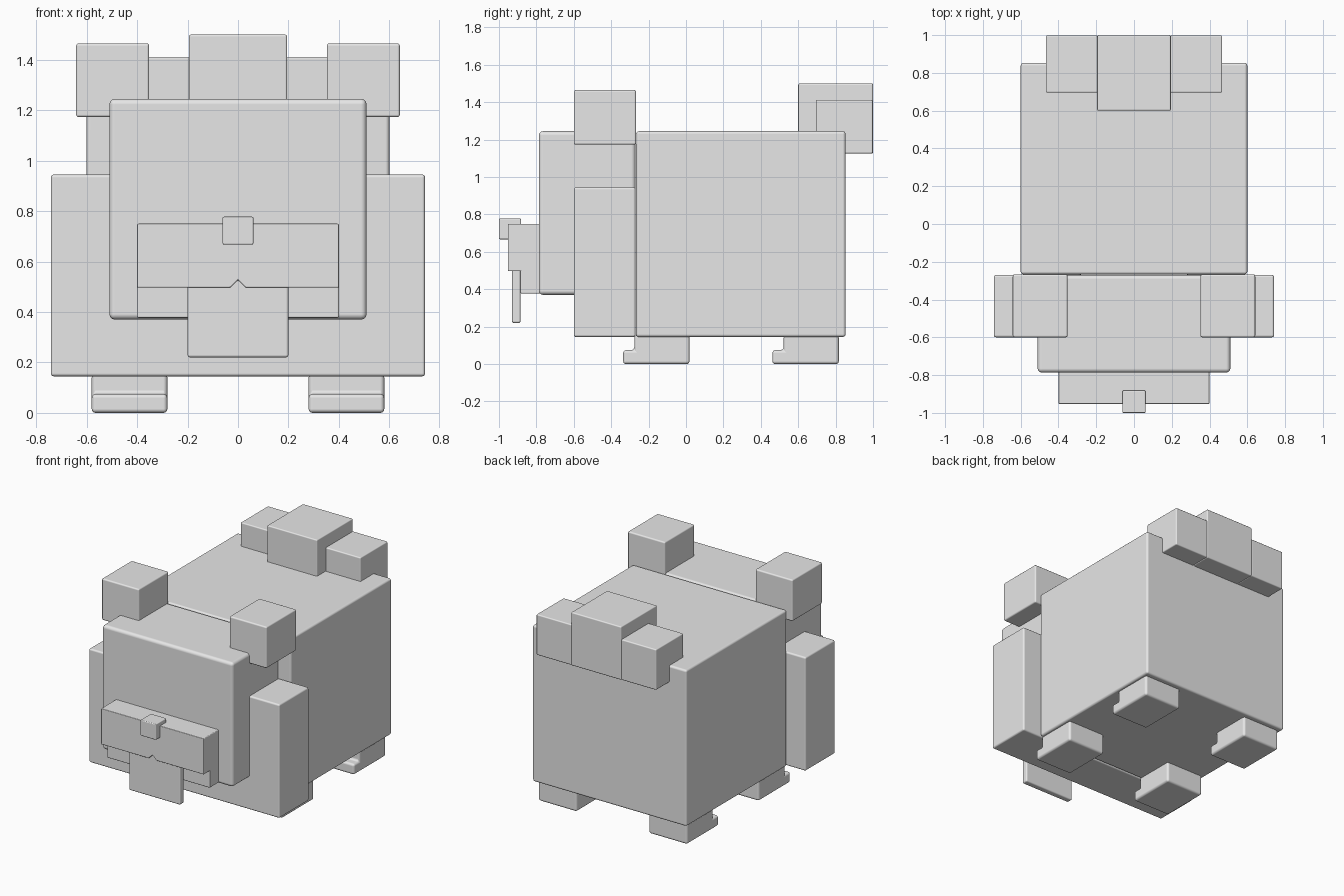
import bpy, bmesh
from mathutils import Vector

if "Cube" in bpy.data.objects:
    bpy.data.objects.remove(bpy.data.objects["Cube"])

grey = bpy.data.materials.new("plain grey")
grey.diffuse_color = (0.8, 0.8, 0.8, 1)
grey.use_nodes = True
grey.node_tree.nodes["Principled BSDF"].inputs["Base Color"].default_value = grey.diffuse_color


def prism(name, points, offset, bevel):
    """Extrude a closed outline along offset, then round its edges."""
    bm = bmesh.new()
    base = bm.faces.new([bm.verts.new(p) for p in points])
    ext = bmesh.ops.extrude_face_region(bm, geom=[base])
    verts = [v for v in ext["geom"] if isinstance(v, bmesh.types.BMVert)]
    bmesh.ops.translate(bm, verts=verts, vec=Vector(offset))
    # the extrusion moves the cap; make sure the start cap is closed
    bmesh.ops.holes_fill(bm, edges=[e for e in bm.edges if e.is_boundary])
    bmesh.ops.recalc_face_normals(bm, faces=bm.faces)
    for f in bm.faces:
        f.smooth = True
    me = bpy.data.meshes.new(name)
    bm.to_mesh(me)
    bm.free()
    me.materials.append(grey)
    ob = bpy.data.objects.new(name, me)
    bpy.context.collection.objects.link(ob)
    mod = ob.modifiers.new("rounded edges", 'BEVEL')
    mod.width = bevel
    mod.segments = 3
    mod.limit_method = 'ANGLE'
    mod.harden_normals = True
    return ob


def box(name, x, y, z, bevel=0.01):
    outline = [(x[0], y[0], z[0]), (x[1], y[0], z[0]),
               (x[1], y[1], z[0]), (x[0], y[1], z[0])]
    return prism(name, outline, (0, 0, z[1] - z[0]), bevel)


# Torso, shoulder block and head
box("body", (-0.6, 0.6), (-0.267, 0.853), (0.145, 1.245), 0.015)
box("shoulders", (-0.742, 0.742), (-0.6, -0.27), (0.145, 0.945), 0.012)
box("head", (-0.51, 0.51), (-0.787, -0.27), (0.37, 1.245), 0.022)

# Muzzle with a small notch under the nose
muzzle = [(-0.4, 0.497), (-0.03, 0.497), (0, 0.527), (0.03, 0.497),
          (0.4, 0.497), (0.4, 0.75), (-0.4, 0.75)]
prism("muzzle", [(x, -0.953, z) for x, z in muzzle], (0, 0.2, 0), 0.005)
box("lower_jaw", (-0.4, 0.4), (-0.885, -0.7), (0.377, 0.51), 0.006)
box("tongue", (-0.2, 0.2), (-0.93, -0.885), (0.22, 0.56), 0.01)
box("nose", (-0.061, 0.061), (-1.0, -0.882), (0.667, 0.778), 0.006)

# Curled tail
box("tail_middle", (-0.195, 0.195), (0.6, 1.0), (1.125, 1.5), 0.008)

# Paw side outline with a toe step, front edge at y = 0
paw = [(0, 0.003), (0.355, 0.003), (0.355, 0.16), (0.06, 0.16),
       (0.06, 0.078), (0, 0.078)]
paw = [(y, max(z - 0.003, 0)) for y, z in paw]

# Paired parts on both sides
for side, s in (("left", 1), ("right", -1)):
    def span(a, b):
        return tuple(sorted((a * s, b * s)))
    box("ear_" + side, span(0.352, 0.642), (-0.6, -0.267), (1.173, 1.465), 0.01)
    box("tail_side_" + side, span(0.193, 0.467), (0.695, 0.999), (1.126, 1.412), 0.008)
    x0, x1 = span(0.28, 0.58)
    for end, y0 in (("front", -0.336), ("back", 0.462)):
        prism(f"{end}_paw_{side}", [(x0, y0 + y, z) for y, z in paw],
              (x1 - x0, 0, 0), 0.016)
